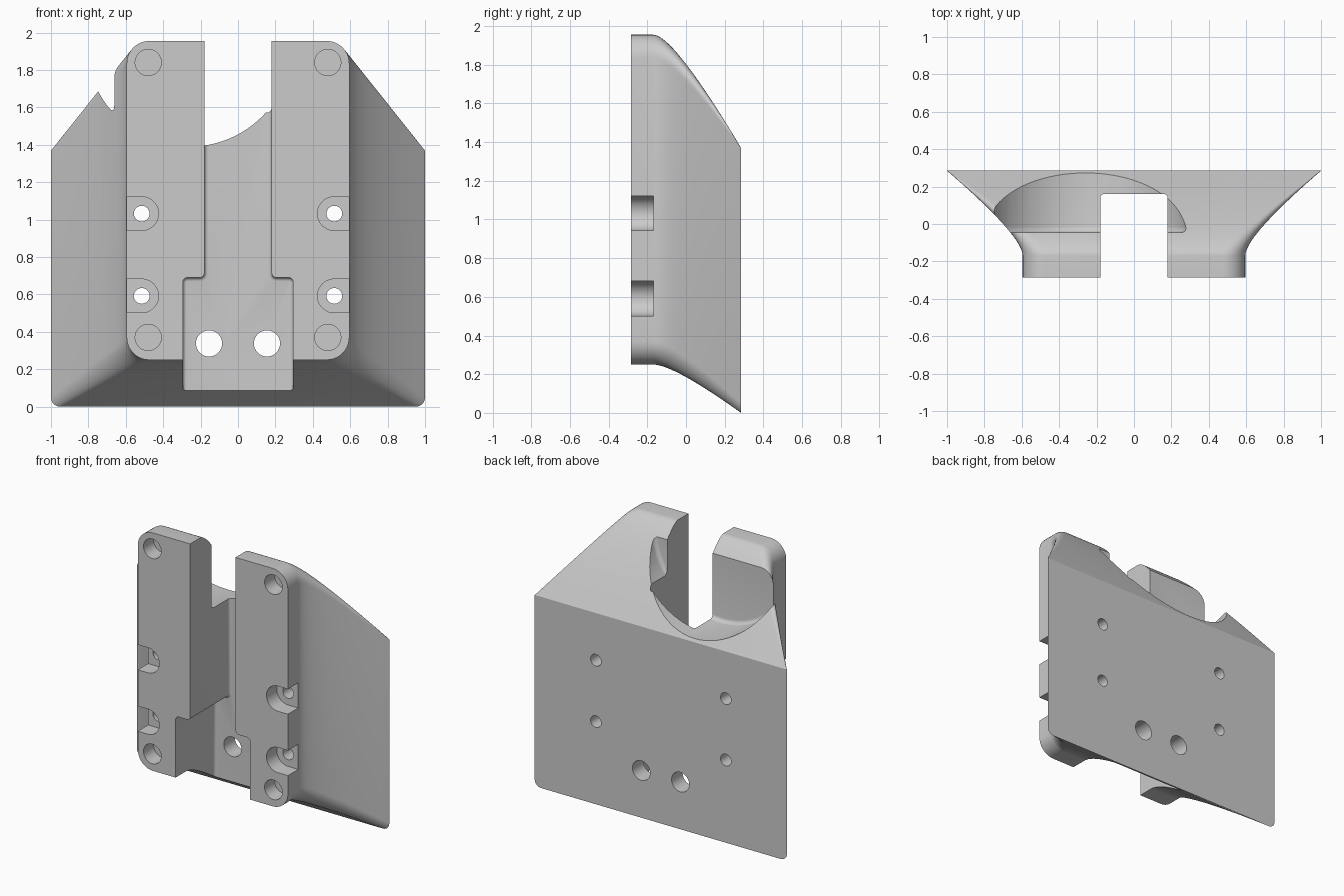
import bpy
import bmesh
from math import sin, cos, pi, radians

cube = bpy.data.objects.get("Cube")
if cube:
    bpy.data.objects.remove(cube, do_unlink=True)

FRONT, NECK, BACK = -0.285, -0.17, 0.285

grey = bpy.data.materials.new("light grey")
grey.use_nodes = True
grey.diffuse_color = (0.6, 0.6, 0.6, 1)
grey.node_tree.nodes["Principled BSDF"].inputs["Base Color"].default_value = (0.6, 0.6, 0.6, 1)


def arc(cx, cz, r, start, end, steps):
    return [(cx + r * cos(radians(start + (end - start) * i / steps)),
             cz + r * sin(radians(start + (end - start) * i / steps)))
            for i in range(steps + 1)]


def circle(cx, cz, r, steps=40):
    return arc(cx, cz, r, 0, 360, steps)[:-1]


def finish(name, bm):
    bmesh.ops.recalc_face_normals(bm, faces=bm.faces)
    mesh = bpy.data.meshes.new(name)
    bm.to_mesh(mesh)
    bm.free()
    mesh.materials.append(grey)
    obj = bpy.data.objects.new(name, mesh)
    bpy.context.collection.objects.link(obj)
    return obj


def loft(bm, rings):
    """Skin a list of equal (x, y, z) rings and cap both ends."""
    loops = [[bm.verts.new(p) for p in ring] for ring in rings]
    n = len(loops[0])
    for a, b in zip(loops, loops[1:]):
        for i in range(n):
            j = (i + 1) % n
            bm.faces.new((a[i], a[j], b[j], b[i]))
    bm.faces.new(loops[0])
    bm.faces.new(loops[-1][::-1])


def section(y, f):
    """Rounded outline, f = 0 at the neck and 1 at the back."""
    w = 0.595 + 0.405 * f
    top, low = 1.955 - 0.585 * f, 0.25 - 0.25 * f
    rt, rb = 0.12 - 0.118 * f, 0.12 - 0.07 * f
    outline = (arc(w - rt, top - rt, rt, 0, 90, 10) + arc(rt - w, top - rt, rt, 90, 180, 10)
               + arc(rb - w, low + rb, rb, 180, 270, 10) + arc(w - rb, low + rb, rb, 270, 360, 10))
    return [(x, y, z) for x, z in outline]


# Flared body: straight front plate, then a curved spread to the back
rings = [section(FRONT, 0)]
STEPS = 20
for i in range(STEPS + 1):
    u = i / STEPS
    t = 0.46 * u * (1 - u) + u * u
    rings.append(section(NECK + (BACK - NECK) * t, u * u))
bm = bmesh.new()
loft(bm, rings)
body = finish("mount_body", bm)

cutters = []


def cutter(name, outline, y0, y1, corners=0, fillet=0, floor=None):
    """Prism along y; corners rounds its side edges, fillet its floor edge."""
    bm = bmesh.new()
    loft(bm, [[(x, y, z) for x, z in outline] for y in (y0, y1)])
    bmesh.ops.recalc_face_normals(bm, faces=bm.faces)
    if corners:
        edges = [e for e in bm.edges if abs(e.verts[0].co.y - e.verts[1].co.y) > 0.1
                 and 0 < e.verts[0].co.z < 1.5]
        bmesh.ops.bevel(bm, geom=edges, offset=corners, segments=4, profile=0.5,
                        affect='EDGES')
    if fillet:
        edges = [e for e in bm.edges if all(abs(v.co.y - floor) < 1e-5 for v in e.verts)]
        bmesh.ops.bevel(bm, geom=edges, offset=fillet, segments=5, profile=0.5,
                        affect='EDGES')
    obj = finish(name, bm)
    obj.hide_render = True
    cutters.append(obj)


# Stepped channel, narrow above and wide below
half = [(0.295, -0.3), (0.295, 0.69), (0.18, 0.69), (0.18, 2.3)]
cutter("channel_cutter", half + [(-x, z) for x, z in reversed(half)],
       -0.5, 0.16, corners=0.025, fillet=0.02, floor=0.16)

# Round recess in the upper back
cutter("round_recess_cutter", circle(-0.26, 1.94, 0.55, 96),
       -0.045, 0.6, fillet=0.03, floor=-0.045)

for side in (-1, 1):
    # Blind corner holes
    for z in (0.37, 1.84):
        cutter("corner_hole_cutter", circle(side * 0.48, z, 0.07), -0.4, -0.17)
    # Open screw pockets with through holes
    for z in (0.592, 1.032):
        pocket = arc(0.515, z, 0.09, 90, 270, 20) + [(0.9, z - 0.09), (0.9, z + 0.09)]
        cutter("screw_pocket_cutter", [(side * x, h) for x, h in pocket], -0.4, -0.168)
        cutter("screw_hole_cutter", circle(side * 0.515, z, 0.042, 32), -0.3, 0.4)
    # Large through holes in the channel floor
    cutter("cable_hole_cutter", circle(side * 0.155, 0.338, 0.07), 0.0, 0.4)

# Apply the cuts
bpy.ops.object.select_all(action='DESELECT')
bpy.context.view_layer.objects.active = body
body.select_set(True)
for obj in cutters:
    mod = body.modifiers.new(obj.name, 'BOOLEAN')
    mod.operation = 'DIFFERENCE'
    mod.solver = 'EXACT'
    mod.object = obj
    bpy.ops.object.modifier_apply(modifier=mod.name)
for obj in cutters:
    bpy.data.objects.remove(obj, do_unlink=True)

bpy.ops.object.shade_smooth_by_angle(angle=radians(30))
